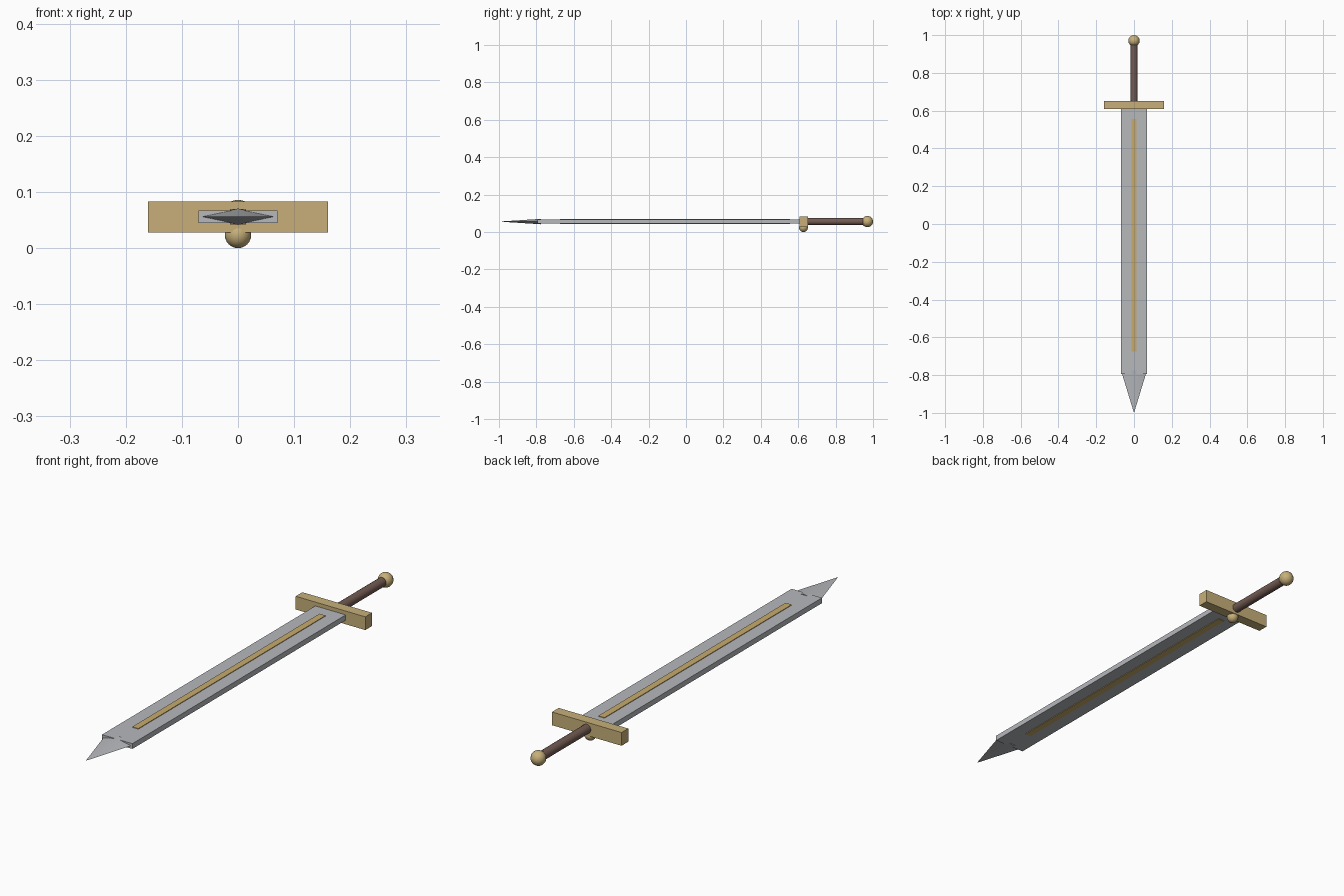
import bpy, math

if "Cube" in bpy.data.objects:
    bpy.data.objects.remove(bpy.data.objects["Cube"])

Z = 0.056  # height of the sword's long axis


def material(name, rgb):
    m = bpy.data.materials.new(name)
    m.diffuse_color = (*rgb, 1)
    m.use_nodes = True
    m.node_tree.nodes["Principled BSDF"].inputs["Base Color"].default_value = m.diffuse_color
    return m


steel = material("steel", (0.47, 0.48, 0.50))
gold = material("brass", (0.57, 0.43, 0.19))
inlay = material("golden inlay", (0.58, 0.41, 0.15))
leather = material("brown leather", (0.17, 0.105, 0.085))


def finish(name, mat, smooth=None):
    ob = bpy.context.object
    ob.name = name
    bpy.ops.object.transform_apply(location=False, rotation=True, scale=True)
    ob.data.materials.append(mat)
    if smooth:
        bpy.ops.object.shade_smooth_by_angle(angle=math.radians(smooth))
    return ob


def box(name, mat, x, y0, y1, z0, z1):
    bpy.ops.mesh.primitive_cube_add(size=1, location=(0, (y0 + y1) / 2, (z0 + z1) / 2))
    bpy.context.object.scale = (2 * x, y1 - y0, z1 - z0)
    return finish(name, mat)


def ball(name, mat, r, y, z):
    bpy.ops.mesh.primitive_uv_sphere_add(segments=16, ring_count=12, radius=r, location=(0, y, z))
    return finish(name, mat, 40)


# Blade with a thin inlaid strip on both faces
box("blade", steel, 0.07, -0.794, 0.612, Z - 0.011, Z + 0.011)
for name, s in (("upper_inlay", 1), ("lower_inlay", -1)):
    a, b = sorted((Z + s * 0.010, Z + s * 0.0135))
    box(name, inlay, 0.014, -0.675, 0.556, a, b)

# Flattened four-sided point, its base sunk into the blade end
bpy.ops.mesh.primitive_cone_add(vertices=4, radius1=0.069, radius2=0, depth=0.225,
                                location=(0, -0.8875, Z), rotation=(math.pi / 2, 0, 0))
bpy.context.object.scale = (1, 0.0145 / 0.069, 1)
finish("blade_point", steel, 40)

# Hilt
box("crossguard", gold, 0.16, 0.608, 0.652, Z - 0.028, Z + 0.027)
bpy.ops.mesh.primitive_cylinder_add(vertices=16, radius=0.019, depth=0.32,
                                    location=(0, 0.8, Z), rotation=(math.pi / 2, 0, 0))
finish("grip", leather, 40)
ball("pommel", gold, 0.03, 0.97, Z)
ball("guard_stud", gold, 0.0235, 0.628, 0.0235)
